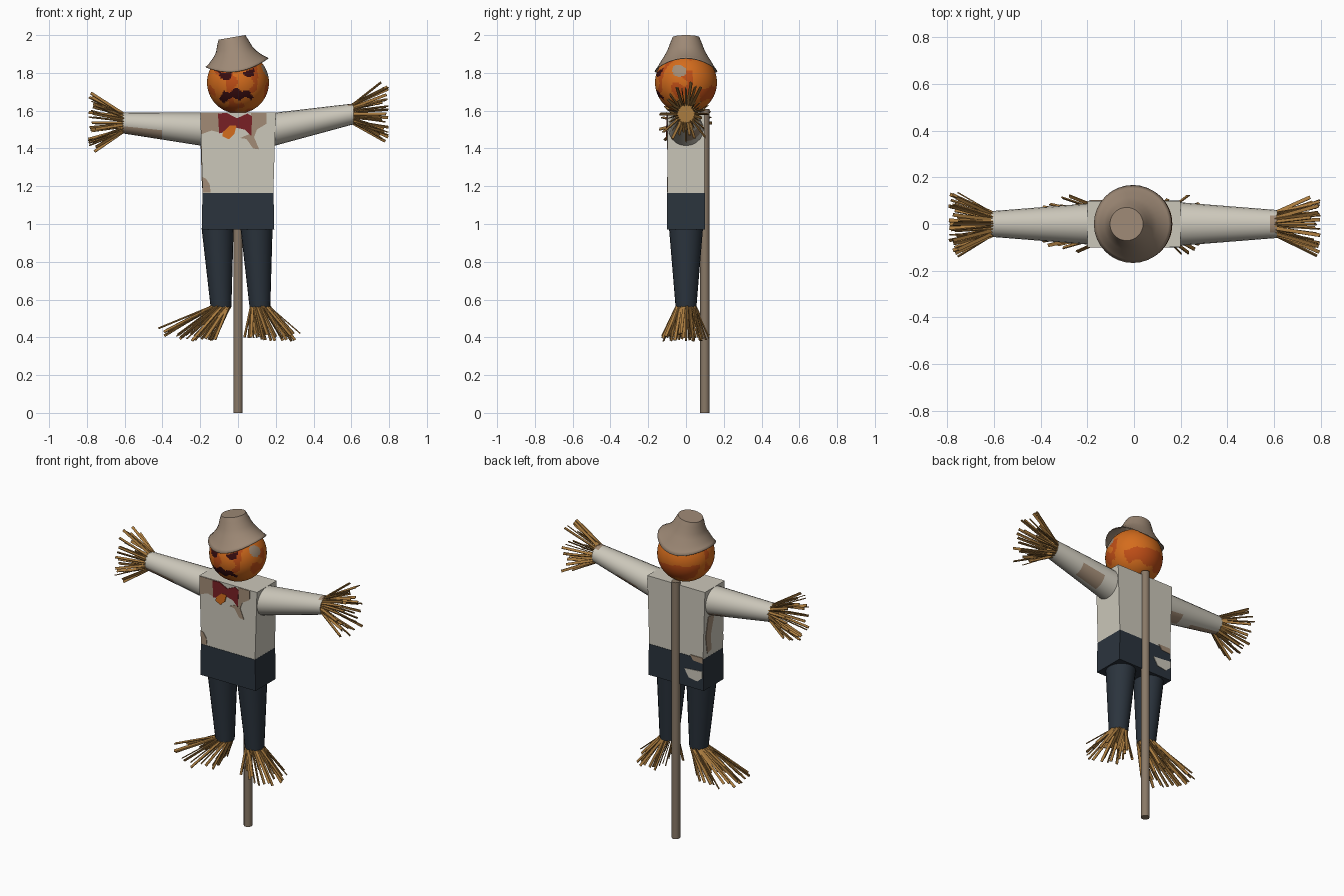
import bpy, bmesh, math, random
from mathutils import Vector, Matrix, noise

if "Cube" in bpy.data.objects:
    bpy.data.objects.remove(bpy.data.objects["Cube"])

random.seed(4)
COLS = {
    "shirt_cream": (0.60, 0.57, 0.49), "trouser_navy": (0.024, 0.034, 0.047),
    "pumpkin_orange": (0.66, 0.15, 0.012), "dark_orange": (0.52, 0.075, 0.008),
    "carved_maroon": (0.04, 0.004, 0.005), "patch_tan": (0.36, 0.26, 0.18),
    "straw_gold": (0.40, 0.20, 0.05), "bow_red": (0.19, 0.014, 0.018),
    "hat_brown": (0.34, 0.25, 0.18), "pole_brown": (0.25, 0.19, 0.135)}
MATS = {}
for n, c in COLS.items():
    MATS[n] = bpy.data.materials.new(n)
    MATS[n].diffuse_color = (*c, 1)


def finish(name, bm, mats, angle=40, recalc=True):
    if recalc:
        bmesh.ops.recalc_face_normals(bm, faces=bm.faces[:])
    me = bpy.data.meshes.new(name)
    bm.to_mesh(me)
    bm.free()
    for m in mats:
        me.materials.append(MATS[m])
    ob = bpy.data.objects.new(name, me)
    bpy.context.collection.objects.link(ob)
    for p in me.polygons:
        p.use_smooth = True
    me.set_sharp_from_angle(angle=math.radians(angle))
    return ob


def loft(rings, cap_start=True, cap_end=True, end_mat=0):
    """Skin a list of rings of points."""
    bm = bmesh.new()
    rows = [[bm.verts.new(p) for p in r] for r in rings]
    n = len(rows[0])
    for a, b in zip(rows, rows[1:]):
        for i in range(n):
            bm.faces.new((a[i], a[(i + 1) % n], b[(i + 1) % n], b[i]))
    if cap_start:
        bm.faces.new(rows[0])
    if cap_end:
        bm.faces.new(rows[-1]).material_index = end_mat
    return bm


def limb(a, b, ra, rb, axis, n=20, steps=14):
    """Tapered sleeve or leg; the end cap is straw (slot 1)."""
    rings = []
    for s in range(steps + 1):
        t = s / steps
        c = Vector(a).lerp(Vector(b), t)
        u, v = (ra[k] + (rb[k] - ra[k]) * t for k in (0, 1))
        ring = []
        for i in range(n):
            q = 2 * math.pi * i / n
            if axis == "x":
                ring.append(c + Vector((0, u * math.cos(q), v * math.sin(q))))
            else:
                ring.append(c + Vector((u * math.cos(q), v * math.sin(q), 0)))
        rings.append(ring)
    return loft(rings, end_mat=1)


def straws(name, pairs):
    """Thin flat stalks running between point pairs."""
    bm = bmesh.new()
    for a, b in pairs:
        d = b - a
        m = (Matrix.Translation((a + b) / 2) @ d.to_track_quat("Z", "Y").to_matrix().to_4x4()
             @ Matrix.Rotation(random.uniform(0, 3.14), 4, "Z")
             @ Matrix.Diagonal((0.015, 0.005, d.length, 1)))
        bmesh.ops.create_cube(bm, size=1, matrix=m)
    finish(name, bm, ["straw_gold"], 30)


def plate(name, pts, mat, place, off):
    """Thin painted plate; place maps (u, v) onto the surface."""
    bm = bmesh.new()
    lo = [bm.verts.new(place(u, v)) for u, v in pts]
    hi = [bm.verts.new(Vector(place(u, v)) + Vector(off)) for u, v in pts]
    bm.faces.new(lo)
    bm.faces.new(hi)
    for i in range(len(pts)):
        j = (i + 1) % len(pts)
        bm.faces.new((lo[i], lo[j], hi[j], hi[i]))
    finish(name, bm, [mat], 30)


def inside(x, z, poly):
    hit = False
    for (x1, z1), (x2, z2) in zip(poly, poly[1:] + poly[:1]):
        if (z1 > z) != (z2 > z) and x < (x2 - x1) * (z - z1) / (z2 - z1) + x1:
            hit = not hit
    return hit


def box_ring(x, y, z):
    return [(-x, -y, z), (x, -y, z), (x, y, z), (-x, y, z)]


# support pole behind the body
finish("pole", loft([[(0.025 * math.cos(i * math.pi / 6), 0.1 + 0.025 * math.sin(i * math.pi / 6), z)
                      for i in range(12)] for z in (0, 1.61)]), ["pole_brown"])

# shirt and trouser waist
finish("shirt", loft([box_ring(0.187, 0.098, 1.165), box_ring(0.2, 0.098, 1.59)]), ["shirt_cream"])
finish("trouser_waist", loft([box_ring(0.192, 0.1, 0.97), box_ring(0.188, 0.1, 1.165)]), ["trouser_navy"])

# legs with straw feet
for side, a, b, ra, rb, tip, half in (
        ("left", (-0.108, 0, 0.98), (-0.09, 0, 0.56), (0.085, 0.09), (0.055, 0.055), -0.26, 0.17),
        ("right", (0.098, 0, 0.98), (0.116, 0, 0.56), (0.085, 0.09), (0.055, 0.055), 0.185, 0.155)):
    finish(side + "_leg", limb(a, b, ra, rb, "z"), ["trouser_navy", "straw_gold"])
    pairs = []
    for i in range(30):
        q = 2 * math.pi * i / 30
        k = random.uniform(0.55, 1)
        dx, dy = k * math.cos(q), k * math.sin(q)
        ex = tip + half * dx
        ez = random.uniform(0.38, 0.42) + 0.25 * max(0, abs(ex - b[0]) - 0.2)
        pairs.append((Vector((b[0] + 0.048 * math.cos(q), 0.048 * math.sin(q), 0.565)),
                      Vector((ex, 0.13 * dy, ez))))
    straws(side + "_foot_straw", pairs)

# arms with stained sleeves and straw hands
for side, s, zb, ra, rb in (("left", -1, 1.535, (0.088, 0.0875), (0.055, 0.055)),
                            ("right", 1, 1.583, (0.093, 0.0875), (0.06, 0.055))):
    bm = limb((s * 0.195, 0, 1.502), (s * 0.612, 0, zb), ra, rb, "x")
    bm.normal_update()
    bmesh.ops.recalc_face_normals(bm, faces=bm.faces[:])
    for f in bm.faces:
        c, nz, ny = f.calc_center_median(), f.normal.z, f.normal.y
        if len(f.verts) > 4:
            continue
        if s < 0:
            stain = (c.x < -0.40 and nz < -0.3 and ny < 0.3) or (c.x > -0.3 and nz < -0.5 and ny > 0)
        else:
            stain = (0.29 < c.x < 0.43 and nz < -0.4 and ny > 0) or (c.x > 0.575 and nz > 0.8)
        if stain:
            f.material_index = 2
    finish(side + "_arm", bm, ["shirt_cream", "straw_gold", "patch_tan"])
    pairs = []
    for i in range(32):
        q = 2 * math.pi * i / 32
        k = random.uniform(0.45, 1)
        pairs.append((Vector((s * 0.605, 0.048 * math.cos(q), zb + 0.048 * math.sin(q))),
                      Vector((s * random.uniform(0.75, 0.798), 0.145 * k * math.cos(q),
                              zb + 0.175 * k * math.sin(q)))))
    straws(side + "_hand_straw", pairs)

# pumpkin head with painted face and mottling
EYES = [[(-0.108, 1.81), (-0.075, 1.795), (-0.032, 1.803), (-0.036, 1.77), (-0.06, 1.76), (-0.09, 1.77)],
        [(0.025, 1.80), (0.055, 1.815), (0.088, 1.825), (0.082, 1.785), (0.06, 1.776), (0.04, 1.782)]]
MOUTH = [(-0.1, 1.66), (-0.075, 1.705), (-0.045, 1.692), (-0.012, 1.725), (0.018, 1.702), (0.055, 1.71),
         (0.082, 1.67), (0.07, 1.655), (0.04, 1.678), (0.008, 1.652), (-0.03, 1.672), (-0.075, 1.64)]
bm = bmesh.new()
bmesh.ops.create_uvsphere(bm, u_segments=112, v_segments=72, radius=0.164,
                          matrix=Matrix.Translation((0, 0, 1.749)))
tan_dir = Vector((0.87, -0.25, 0.42)).normalized()
for f in bm.faces:
    c = f.calc_center_median()
    d = (c - Vector((0, 0, 1.749))).normalized()
    n = noise.noise(d * 2.3)
    if c.y < 0 and any(inside(c.x, c.z, p) for p in EYES + [MOUTH]):
        f.material_index = 2
    elif d.dot(tan_dir) + 0.03 * n > 0.97:
        f.material_index = 3
    elif (d.y > 0.45 and -0.6 + 0.2 * n < d.z < -0.12 + 0.3 * n) or (d.y < 0.2 and n > 0.16):
        f.material_index = 1
finish("head", bm, ["pumpkin_orange", "dark_orange", "carved_maroon", "patch_tan"])

# floppy tilted hat: radius, centre x, height, slope, side curl
rings = []
for r, cx, z, slope, curl in ((0.167, -0.005, 1.808, 0.14, 1.7), (0.154, -0.005, 1.825, 0.14, 1.6),
                              (0.136, -0.01, 1.856, 0.14, 1.2), (0.113, -0.015, 1.893, 0.14, 0.6),
                              (0.096, -0.02, 1.925, 0.15, 0), (0.083, -0.027, 1.96, 0.16, 0),
                              (0.071, -0.032, 1.988, 0.17, 0)):
    ring = []
    for i in range(32):
        q = 2 * math.pi * i / 32
        x, y = r * math.cos(q), r * math.sin(q)
        ring.append((cx + x, y, z + slope * x + curl * x * x))
    rings.append(ring)
hat = finish("hat", loft(rings, cap_start=False), ["hat_brown"])
mod = hat.modifiers.new("thickness", "SOLIDIFY")
mod.thickness, mod.offset = 0.004, -1


# painted bow tie and stains on the clothes
def front(u, v):
    return (u, -0.097, v)


def back(u, v):
    return (u, 0.097, v)


def left_side(u, v):
    return (-(0.187 + (v - 1.165) * 0.031) + 0.001, u, v)


F, B, L = (0, -0.004, 0), (0, 0.006, 0), (-0.004, 0, 0)
plate("bow_tie", [(-0.106, 1.585), (-0.06, 1.588), (-0.005, 1.56), (0.05, 1.585), (0.075, 1.57),
                  (0.07, 1.465), (0.035, 1.5), (-0.01, 1.51), (-0.05, 1.49), (-0.1, 1.48)],
      "bow_red", front, (0, -0.006, 0))
plate("bow_knot", [(-0.08, 1.487), (-0.042, 1.522), (-0.008, 1.52), (-0.02, 1.475), (-0.05, 1.448),
                   (-0.082, 1.465)], "pumpkin_orange", front, (0, -0.008, 0))
plate("collar_stain_right", [(0.07, 1.588), (0.152, 1.588), (0.15, 1.53), (0.1, 1.50), (0.085, 1.46),
                             (0.112, 1.395), (0.08, 1.40), (0.045, 1.45), (0.01, 1.455), (0.07, 1.48)],
      "patch_tan", front, F)
plate("collar_stain_left", [(-0.198, 1.588), (-0.1, 1.588), (-0.1, 1.485), (-0.14, 1.495), (-0.195, 1.475)],
      "patch_tan", front, F)
plate("hem_stain_front", [(-0.187, 1.168), (-0.145, 1.168), (-0.15, 1.21), (-0.17, 1.24), (-0.189, 1.25)],
      "patch_tan", front, F)
plate("hem_stain_back", [(-0.186, 1.14), (-0.186, 1.175), (-0.1, 1.175), (-0.12, 1.145)], "patch_tan", back, B)
plate("trouser_patch_back", [(-0.06, 1.08), (-0.185, 1.09), (-0.185, 1.05), (-0.15, 1.02), (-0.09, 1.03)],
      "shirt_cream", back, B)
plate("side_stain", [(0.06, 1.19), (0.02, 1.2), (0.03, 1.3), (0.0, 1.42), (0.06, 1.42), (0.08, 1.3)],
      "patch_tan", left_side, L)

for m in bpy.data.materials:
    if m.users and not m.is_grease_pencil:
        m.use_nodes = True
        m.node_tree.nodes["Principled BSDF"].inputs["Base Color"].default_value = m.diffuse_color
